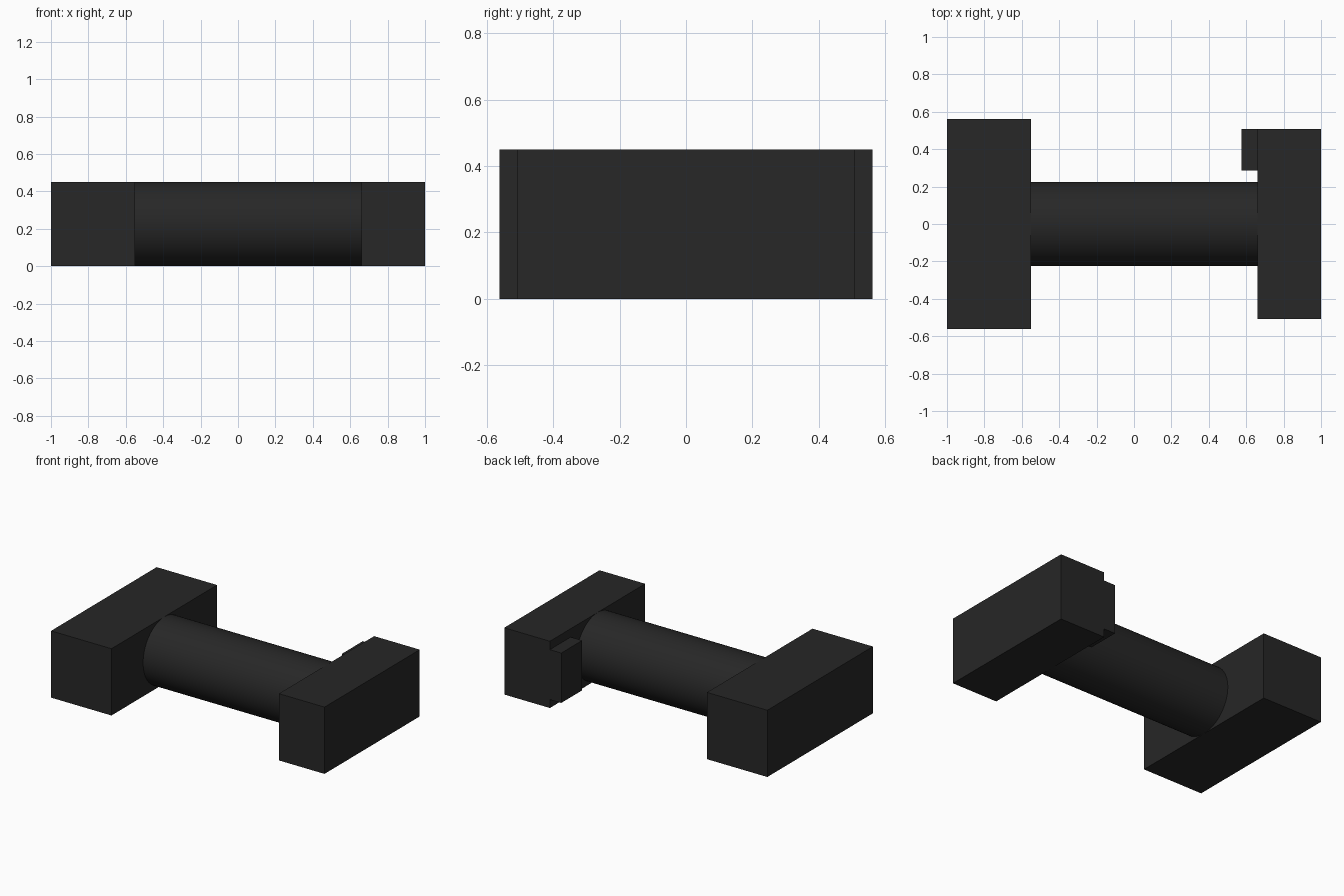
import bpy, math

if "Cube" in bpy.data.objects:
    bpy.data.objects.remove(bpy.data.objects["Cube"])

HEIGHT = 0.45

black = bpy.data.materials.new("matte_black")
black.diffuse_color = (0.02, 0.02, 0.02, 1)
black.use_nodes = True
black.node_tree.nodes["Principled BSDF"].inputs["Base Color"].default_value = black.diffuse_color


def box(name, x, y, z):
    """Box spanning the given (min, max) ranges."""
    spans = (x, y, z)
    bpy.ops.mesh.primitive_cube_add(size=1, location=[(a + b) / 2 for a, b in spans])
    ob = bpy.context.object
    ob.name = name
    ob.scale = [b - a for a, b in spans]
    bpy.ops.object.transform_apply(location=False, rotation=False, scale=True)
    ob.data.materials.append(black)
    return ob


# End blocks
box("large_end_block", (-1, -0.55), (-0.562, 0.562), (0, HEIGHT))
box("small_end_block", (0.66, 1), (-0.507, 0.507), (0, HEIGHT))

# Small tab on the inner face of the small block
box("inner_tab", (0.575, 0.66), (0.285, 0.507), (0.057, 0.393))

# Round shaft joining the blocks
bpy.ops.mesh.primitive_cylinder_add(
    vertices=64, radius=HEIGHT / 2, depth=1.21,
    location=(0.055, 0, HEIGHT / 2), rotation=(0, math.pi / 2, 0))
shaft = bpy.context.object
shaft.name = "shaft"
shaft.data.materials.append(black)
bpy.ops.object.shade_smooth_by_angle(angle=math.radians(30))
